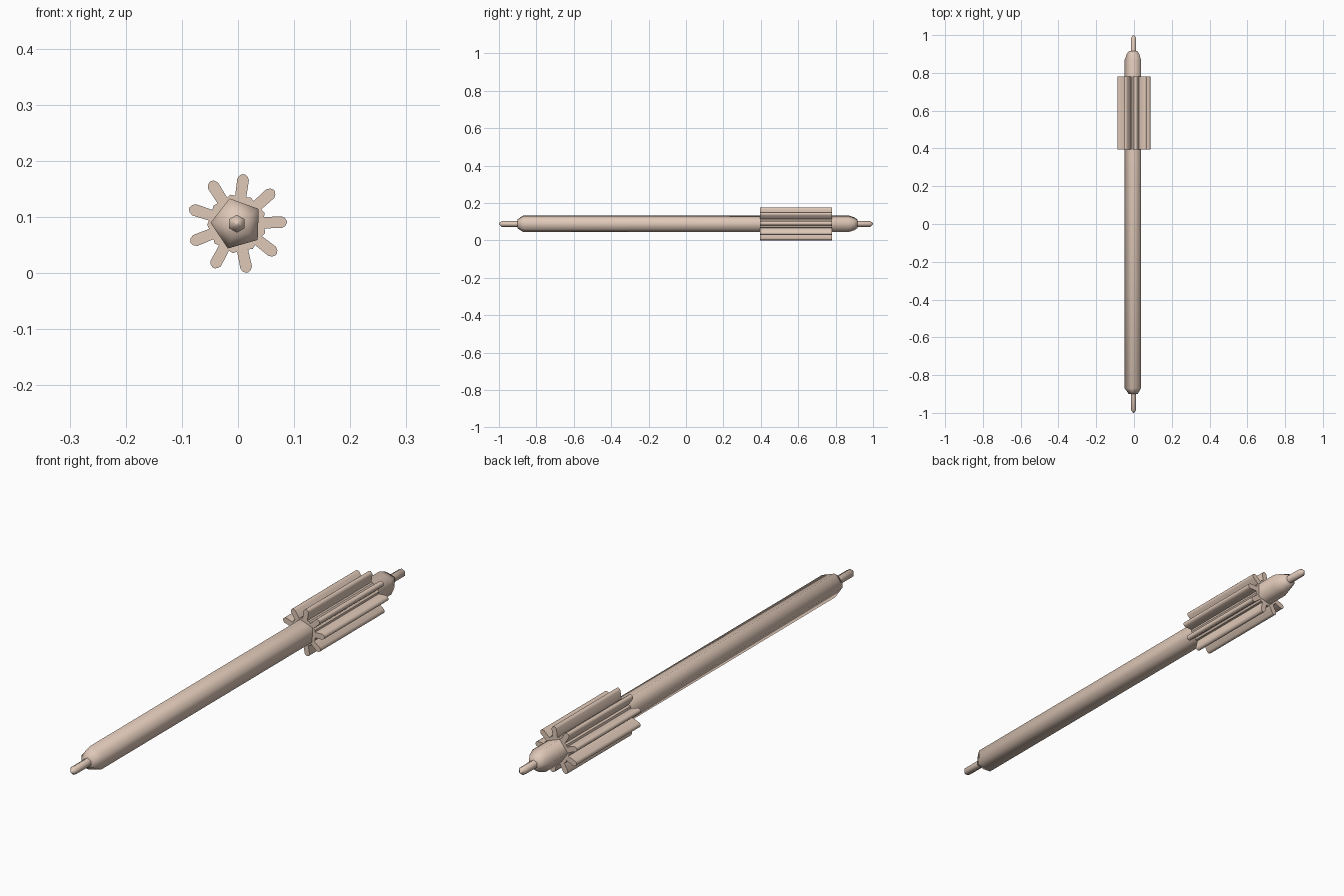
import bpy, bmesh
from math import cos, sin, radians

if "Cube" in bpy.data.objects:
    bpy.data.objects.remove(bpy.data.objects["Cube"])

CX, CZ = -0.002, 0.088   # axle axis, running along y

mat = bpy.data.materials.new("beige")
mat.diffuse_color = (0.74, 0.58, 0.48, 1)
mat.use_nodes = True
mat.node_tree.nodes["Principled BSDF"].inputs["Base Color"].default_value = mat.diffuse_color


def loft(name, rings):
    """Join (y, section) rings along y and cap both ends; section = [(x, z), ...]."""
    bm = bmesh.new()
    loops = [[bm.verts.new((CX + x, y, CZ + z)) for x, z in sec] for y, sec in rings]
    for a, b in zip(loops, loops[1:]):
        n = len(a)
        for i in range(n):
            j = (i + 1) % n
            bm.faces.new((a[i], a[j], b[j], b[i]))
    bm.faces.new(loops[0])
    bm.faces.new(loops[-1])
    bmesh.ops.recalc_face_normals(bm, faces=bm.faces)
    me = bpy.data.meshes.new(name)
    bm.to_mesh(me)
    bm.free()
    me.materials.append(mat)
    ob = bpy.data.objects.new(name, me)
    bpy.context.collection.objects.link(ob)
    return ob


def polygon(r, sides, phase):
    return [(r * cos(radians(phase + 360 * i / sides)),
             r * sin(radians(phase + 360 * i / sides))) for i in range(sides)]


def smooth_sides(ob, angle):
    bpy.ops.object.select_all(action='DESELECT')
    ob.select_set(True)
    bpy.context.view_layer.objects.active = ob
    bpy.ops.object.shade_smooth_by_angle(angle=radians(angle))


# five-sided shaft with chamfered ends
shaft = loft("shaft", [(y, polygon(r, 5, 34)) for y, r in
                       [(-0.90, 0.026), (-0.87, 0.047), (0.87, 0.047),
                        (0.90, 0.036), (0.917, 0.024)]])
smooth_sides(shaft, 75)

# pivot pins with pointed tips
for name, s in (("front_pivot", -1), ("rear_pivot", 1)):
    pin = loft(name, [(s * y, polygon(r, 6, 30)) for y, r in
                      [(0.88, 0.016), (0.985, 0.016), (1.0, 0.003)]])
    smooth_sides(pin, 65)

# nine-leaf pinion with rounded teeth
tooth = [(0.049, -0.010), (0.080, -0.0105), (0.086, -0.007), (0.089, -0.002),
         (0.089, 0.002), (0.086, 0.007), (0.080, 0.0105), (0.049, 0.010)]
valley = (0.053 * cos(radians(20)), 0.053 * sin(radians(20)))
outline = []
for k in range(9):
    a = radians(2 + 40 * k)
    outline += [(u * cos(a) - v * sin(a), u * sin(a) + v * cos(a))
                for u, v in tooth + [valley]]
pinion = loft("pinion", [(0.395, outline), (0.78, outline)])
smooth_sides(pinion, 50)
